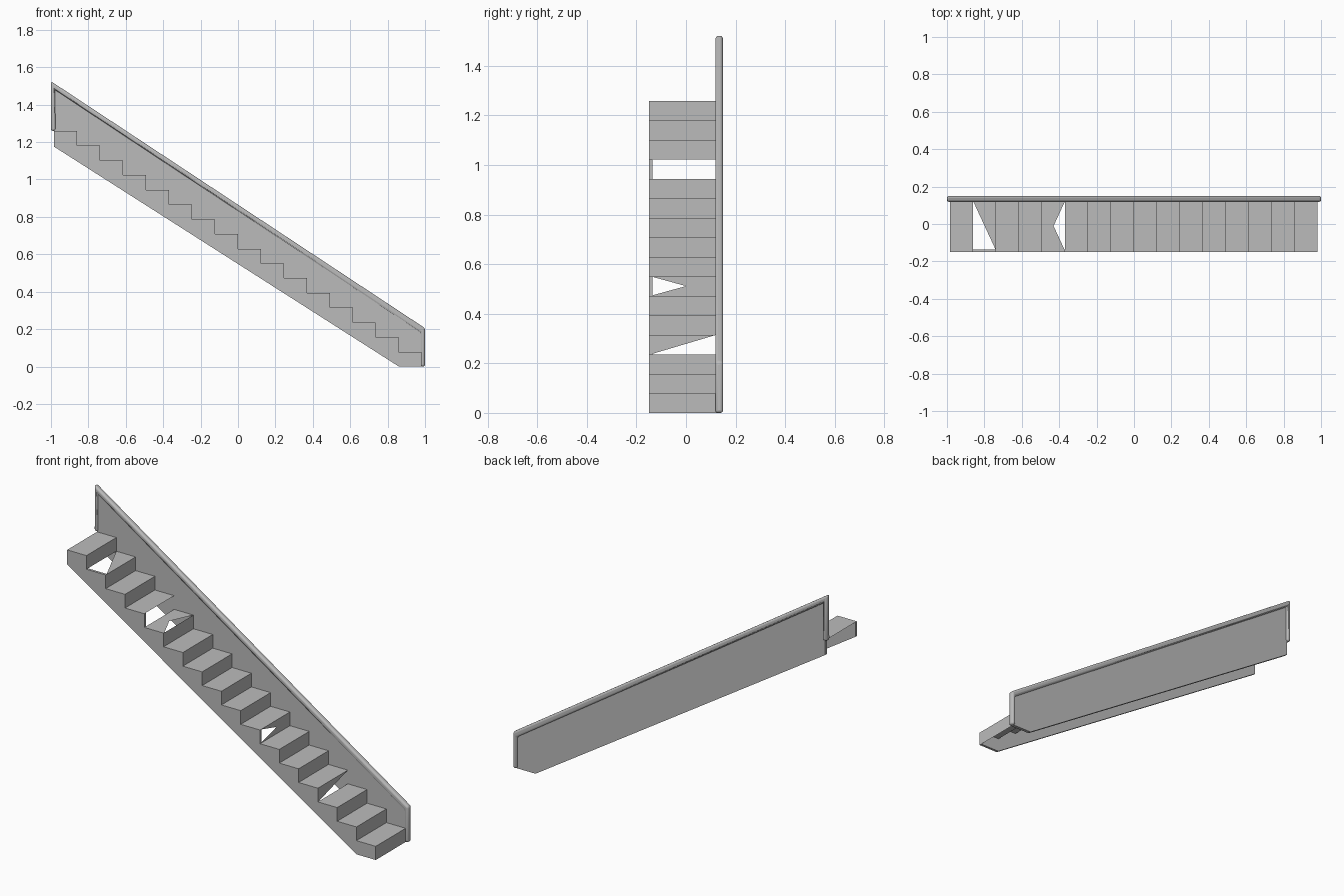
import bpy, bmesh

cube = bpy.data.objects.get("Cube")
if cube:
    bpy.data.objects.remove(cube, do_unlink=True)

N = 16                       # number of steps
RUN, RISE = 0.1228, 0.0787   # tread depth and riser height
X0 = 0.982                   # foot of the first riser
FRONT, BACK = -0.15, 0.122   # stair width in y
SIDE = 0.014                 # side board thickness

grey = bpy.data.materials.new("plain_grey")
grey.use_nodes = True
grey.diffuse_color = (0.5, 0.5, 0.5, 1)
bsdf = next(n for n in grey.node_tree.nodes if n.type == 'BSDF_PRINCIPLED')
bsdf.inputs["Base Color"].default_value = (0.5, 0.5, 0.5, 1)


def finish(name, bm):
    mesh = bpy.data.meshes.new(name)
    bm.to_mesh(mesh)
    bm.free()
    mesh.materials.append(grey)
    ob = bpy.data.objects.new(name, mesh)
    bpy.context.scene.collection.objects.link(ob)
    return ob


def slab(name, outline, y0, y1):
    """Extrude an x-z outline from y0 to y1."""
    bm = bmesh.new()
    face = bm.faces.new([bm.verts.new((x, y0, z)) for x, z in outline])
    ext = bmesh.ops.extrude_face_region(bm, geom=[face])
    for v in ext["geom"]:
        if isinstance(v, bmesh.types.BMVert):
            v.co.y = y1
    bmesh.ops.recalc_face_normals(bm, faces=bm.faces)
    return finish(name, bm)


# Sawtooth side board under the front edge of the steps
saw = []
for k in range(N):
    x = X0 - k * RUN
    saw += [(x, k * RISE), (x, (k + 1) * RISE)]
top_x = X0 - N * RUN
saw += [(top_x, N * RISE), (top_x, 1.175), (0.86, 0)]
slab("front_side_board", saw, FRONT, FRONT + SIDE)

# Partly open treads and risers, as (across, along) fractions of the panel:
# across runs front to back; along runs outward on treads, upward on risers
FULL = [(0, 0), (1, 0), (1, 1), (0, 1)]
OPEN_TREADS = {15: [(1, 0), (1, 1), (0, 1)],
               12: [(0, 0), (1, 0), (1, 1), (0.5, 0.5), (0, 1)]}
OPEN_RISERS = {13: [],
               7: [(0, 0), (1, 0), (1, 1), (0, 1), (0.54, 0.5)],
               4: [(0, 0), (1, 1), (0, 1)]}

treads, risers = bmesh.new(), bmesh.new()
depth = BACK - FRONT - SIDE / 2
for k in range(1, N + 1):
    nose = X0 - (k - 1) * RUN
    for bm, shape, is_tread in ((treads, OPEN_TREADS.get(k, FULL), True),
                                (risers, OPEN_RISERS.get(k, FULL), False)):
        pts = []
        for a, b in shape:
            y = FRONT + SIDE / 2 + a * depth
            if is_tread:
                pts.append((nose - RUN + b * RUN, y, k * RISE))
            else:
                pts.append((nose, y, (k - 1 + b) * RISE))
        if pts:
            face = bm.faces.new([bm.verts.new(p) for p in pts])
            face.normal_update()
            if (face.normal.z if is_tread else face.normal.x) < 0:
                face.normal_flip()
finish("treads", treads)
finish("risers", risers)

# Solid balustrade panel along the back of the stair
slab("balustrade_panel",
     [(-0.982, 1.175), (0.86, 0), (0.985, 0), (0.985, 0.19), (-0.982, 1.49)],
     BACK, 0.14)

# Rounded frame: upper post, sloping handrail and lower post
rail = slab("handrail_frame",
            [(-1, 1.26), (-1, 1.525), (1, 0.205), (1, 0),
             (0.974, 0), (0.974, 0.182), (-0.974, 1.472), (-0.974, 1.26)],
            0.118, 0.15)
bevel = rail.modifiers.new("rounding", 'BEVEL')
bevel.width = 0.011
bevel.segments = 3
bevel.limit_method = 'ANGLE'
bpy.context.view_layer.objects.active = rail
rail.select_set(True)
bpy.ops.object.shade_smooth_by_angle()
